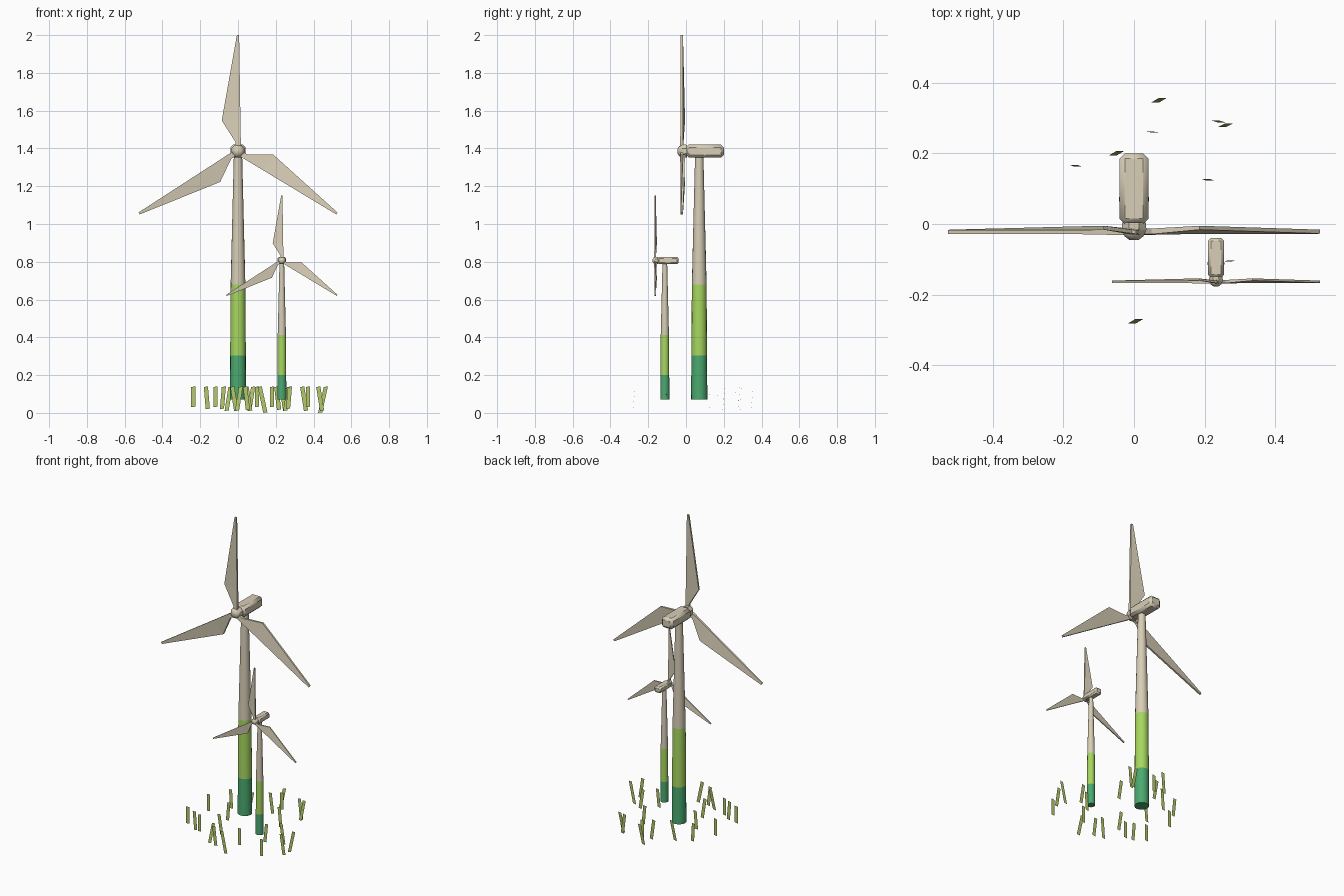
import bpy, bmesh, math
from mathutils import Matrix, Vector

if "Cube" in bpy.data.objects:
    bpy.data.objects.remove(bpy.data.objects["Cube"])


def material(name, rgb):
    m = bpy.data.materials.new(name)
    m.diffuse_color = (*rgb, 1)
    m.use_nodes = True
    m.node_tree.nodes["Principled BSDF"].inputs["Base Color"].default_value = m.diffuse_color
    return m


BEIGE = material("warm_beige", (0.69, 0.62, 0.475))
LIME = material("light_green", (0.385, 0.68, 0.115))
GREEN = material("dark_green", (0.07, 0.40, 0.16))
GRASS = material("grass_green", (0.45, 0.58, 0.15))


def finish(bm, name, mats, matrix=Matrix.Identity(4), normals=True):
    if normals:
        bmesh.ops.recalc_face_normals(bm, faces=bm.faces)
    me = bpy.data.meshes.new(name)
    bm.to_mesh(me)
    bm.free()
    for m in mats:
        me.materials.append(m)
    ob = bpy.data.objects.new(name, me)
    bpy.context.collection.objects.link(ob)
    ob.matrix_world = matrix
    return ob


def loft(bm, rings):
    """Skin a list of equal-length point rings and cap both ends."""
    vs = [[bm.verts.new(p) for p in r] for r in rings]
    n = len(vs[0])
    faces = [[bm.faces.new((a[i], a[(i + 1) % n], b[(i + 1) % n], b[i]))
              for i in range(n)] for a, b in zip(vs, vs[1:])]
    bm.faces.new(vs[0])
    bm.faces.new(vs[-1])
    return faces


def smooth(ob, angle=35):
    bpy.ops.object.select_all(action='DESELECT')
    bpy.context.view_layer.objects.active = ob
    ob.select_set(True)
    bpy.ops.object.shade_smooth_by_angle(angle=math.radians(angle))


HUB = Vector((0, -0.092, 1.313))  # relative to the tower foot


def turbine(label, foot, size):
    base = Matrix.Translation(foot) @ Matrix.Scale(size, 4)

    # tower: two green bands below a tapering beige shaft
    bm = bmesh.new()
    profile = [(0.043, 0), (0.0415, 0.235), (0.039, 0.61), (0.022, 1.295)]
    n = 16
    rings = [[(r * math.cos(2 * math.pi * i / n), r * math.sin(2 * math.pi * i / n), z)
              for i in range(n)] for r, z in profile]
    for k, band in enumerate(loft(bm, rings)):
        for f in band:
            f.material_index = k
    bm.faces.ensure_lookup_table()
    bm.faces[-1].material_index = 2
    smooth(finish(bm, label + "_tower", [GREEN, LIME, BEIGE], base))

    # nacelle: chamfered box reaching into the hub
    bm = bmesh.new()
    bmesh.ops.create_cube(bm, size=1, matrix=Matrix.Translation((0, 0.03, 1.316))
                          @ Matrix.Diagonal((0.082, 0.2, 0.07, 1)))
    bmesh.ops.bevel(bm, geom=bm.edges[:], offset=0.015, segments=1,
                    affect='EDGES', profile=0.5)
    smooth(finish(bm, label + "_nacelle", [BEIGE], base), 40)

    # hub: faceted spinner, rounded nose tapering to the front
    bm = bmesh.new()
    n = 8
    rings = [[(r * math.cos(2 * math.pi * (i + 0.5) / n), y,
               1.316 + r * math.sin(2 * math.pi * (i + 0.5) / n))
              for i in range(n)]
             for r, y in ((0.014, -0.115), (0.029, -0.105), (0.038, -0.086), (0.036, -0.066))]
    loft(bm, rings)
    smooth(finish(bm, label + "_hub", [BEIGE], base), 40)

    # blades: flat front and back, slightly pitched, widest near the root
    for k, turn in enumerate((0, 122, -122)):
        bm = bmesh.new()
        stations = [  # radius, lead x, trail x, lead front/back y, trail front/back y
            (0.020, 0.015, -0.013, -0.009, 0.007, -0.007, 0.009),
            (0.050, 0.015, -0.013, -0.009, 0.007, -0.007, 0.009),
            (0.165, 0.013, -0.086, -0.007, 0.005, 0.006, 0.017),
            (0.617, 0.006, -0.006, -0.006, 0.005, -0.005, 0.006)]
        loft(bm, [[(lx, lf, z), (tx, tf, z), (tx, tb, z), (lx, lb, z)]
                  for z, lx, tx, lf, lb, tf, tb in stations])
        finish(bm, f"{label}_blade_{k + 1}", [BEIGE],
               base @ Matrix.Translation(HUB) @ Matrix.Rotation(math.radians(turn), 4, 'Y'))


turbine("large", (0, 0.07, 0.07), 1.0)
turbine("small", (0.232, -0.112, 0.07), 0.56)

# grass: flat leaves as x, y, lean in x, lean in y
leaves = [
    (-0.237, -0.17, 0, 0), (-0.237, 0.04, 0, 0), (-0.165, -0.20, -0.01, 0),
    (-0.165, 0.165, -0.01, 0.004), (-0.12, -0.22, 0, 0),
    (-0.08, 0.015, 0.01, 0), (-0.05, 0.20, 0.02, 0.012), (-0.02, -0.15, -0.02, 0),
    (0.005, -0.275, 0.02, 0.012), (0.045, -0.30, -0.015, 0), (0.055, 0.26, -0.02, 0.003),
    (0.07, 0.35, 0.02, 0.012), (0.10, 0.30, 0, 0), (0.13, -0.33, -0.03, 0),
    (0.18, -0.24, 0, 0), (0.21, 0.125, -0.015, 0.005), (0.24, 0.29, -0.02, 0.006),
    (0.26, 0.28, 0.02, 0.01), (0.27, -0.105, 0.01, 0.003), (0.35, -0.05, -0.02, 0),
    (0.37, -0.29, 0, 0), (0.435, -0.17, -0.02, 0), (0.45, -0.10, 0.03, 0)]
bm = bmesh.new()
for x, y, dx, dy in leaves:
    w, low = 0.011, 0.03 - abs(dx)
    dx, dy = dx / 2, dy / 2
    bm.faces.new([bm.verts.new(p) for p in (
        (x - w - dx, y - dy, low), (x + w - dx, y - dy, low + 0.003),
        (x + w + dx, y + dy, 0.14), (x - w + dx, y + dy, 0.137))])
finish(bm, "grass_leaves", [GRASS], normals=False)
